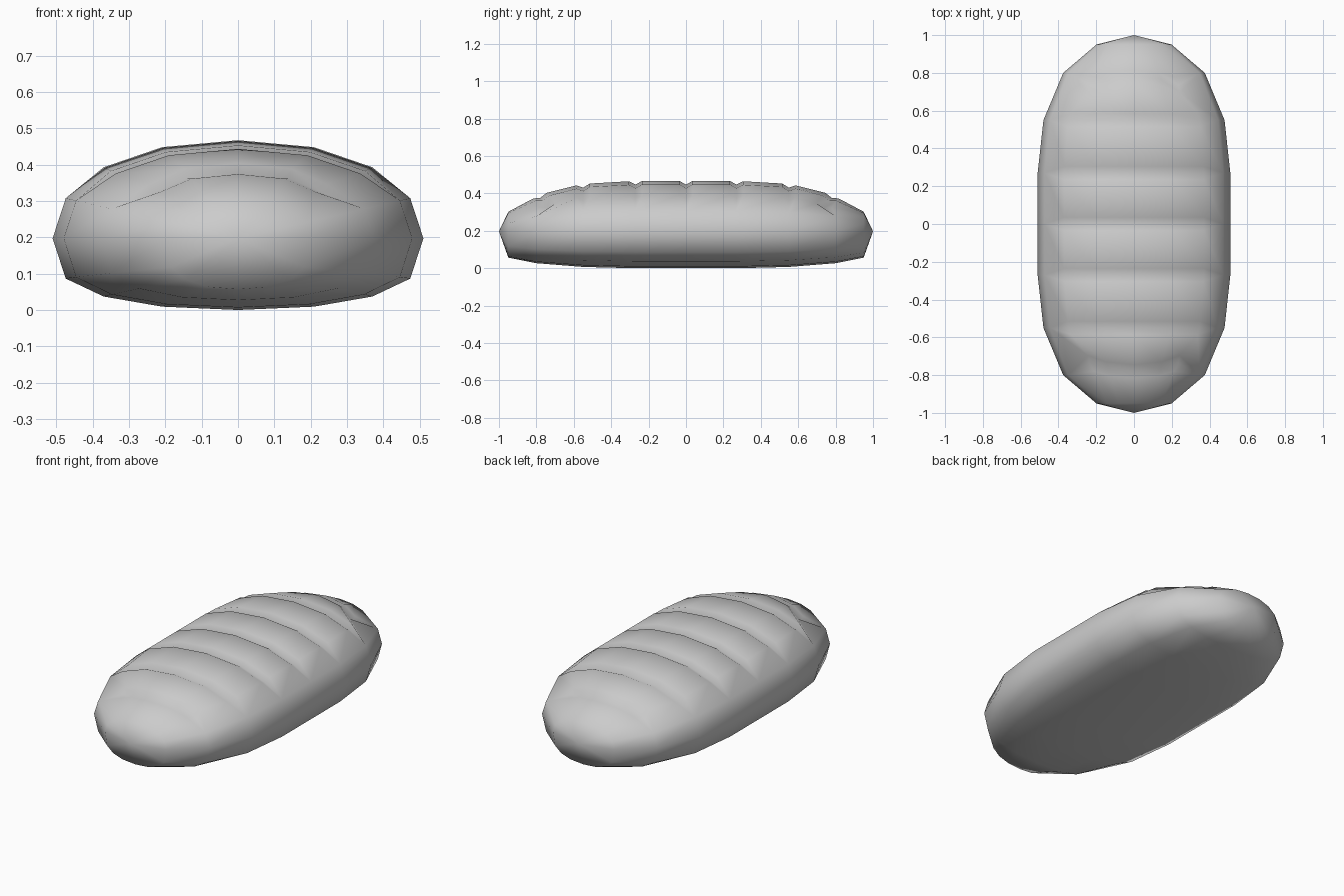
import bpy, bmesh, math

if "Cube" in bpy.data.objects:
    bpy.data.objects.remove(bpy.data.objects["Cube"], do_unlink=True)

MID_Z, HALF_W, TOP_H = 0.2, 0.51, 0.27
SIDES = 16
GROOVE_W, GROOVE_D = 0.035, 0.02

# Half-loaf stations: distance from centre, ring size, depth of underside
HALF = [(0.0, 1.0, 0.197), (0.27, 1.0, 0.197), (0.55, 0.94, 0.19),
        (0.8, 0.735, 0.17), (0.95, 0.39, 0.14), (1.0, 0.0, 0.0)]
STATIONS = [(-y, r, d) for y, r, d in reversed(HALF[1:])] + HALF


def ring_point(station, k):
    """Point k on the cross-section: round on top, flattened underneath."""
    y, r, drop = station
    c = math.cos(2 * math.pi * k / SIDES)
    s = math.sin(2 * math.pi * k / SIDES)
    c = math.copysign(abs(c) ** 0.93, c)
    z = TOP_H * r * s ** 0.93 if s > 0 else -drop * abs(s) ** 0.6
    return [HALF_W * r * c, y, MID_Z + z]


def blend(a, b, t):
    return [p + (q - p) * t for p, q in zip(a, b)]


def is_top(k):
    return SIDES // 8 <= k <= 3 * SIDES // 8


def build_rings():
    """One ring per station; grooved stations get a lip on both sides."""
    rings = []
    for i in range(1, len(STATIONS) - 1):
        here = STATIONS[i]
        base = [ring_point(here, k) for k in range(SIDES)]
        if abs(here[0]) > 0.9:
            rings.append(base)
            continue
        for side in (-1, 0, 1):
            ring = []
            for k, p in enumerate(base):
                q = list(p)
                if is_top(k) and side == 0:
                    q[2] -= GROOVE_D
                elif is_top(k):
                    other = STATIONS[i + side]
                    t = GROOVE_W / abs(other[0] - here[0])
                    q = blend(p, ring_point(other, k), t)
                # End grooves curl toward the middle of the loaf
                if is_top(k) and abs(here[0]) > 0.7:
                    q[1] -= math.copysign(0.02 + 0.6 * q[0] ** 2, here[0])
                    q[0] *= 1.0 - 0.5 * abs(q[0])
                ring.append(q)
            rings.append(ring)
    return rings


# Loaf surface
bm = bmesh.new()
rings = [[bm.verts.new(p) for p in ring] for ring in build_rings()]
for a, b in zip(rings, rings[1:]):
    for k in range(SIDES):
        n = (k + 1) % SIDES
        bm.faces.new((a[k], a[n], b[n], b[k]))

# Pointed ends
for ring, y in ((rings[0], -1), (rings[-1], 1)):
    tip = bm.verts.new((0, y, MID_Z))
    for k in range(SIDES):
        bm.faces.new((ring[k], ring[(k + 1) % SIDES], tip))

# Merge the lips where the grooves fade out on the sides
bmesh.ops.remove_doubles(bm, verts=bm.verts[:], dist=0.0005)
bmesh.ops.recalc_face_normals(bm, faces=bm.faces[:])
for v in bm.verts:
    v.co.z -= 0.003
for f in bm.faces:
    f.smooth = True

mesh = bpy.data.meshes.new("bread_loaf")
bm.to_mesh(mesh)
bm.free()
loaf = bpy.data.objects.new("bread_loaf", mesh)
bpy.context.collection.objects.link(loaf)

# Crust colour
crust = bpy.data.materials.new("light_grey_crust")
crust.use_nodes = True
colour = (0.6, 0.6, 0.6, 1.0)
crust.diffuse_color = colour
crust.node_tree.nodes["Principled BSDF"].inputs["Base Color"].default_value = colour
mesh.materials.append(crust)
